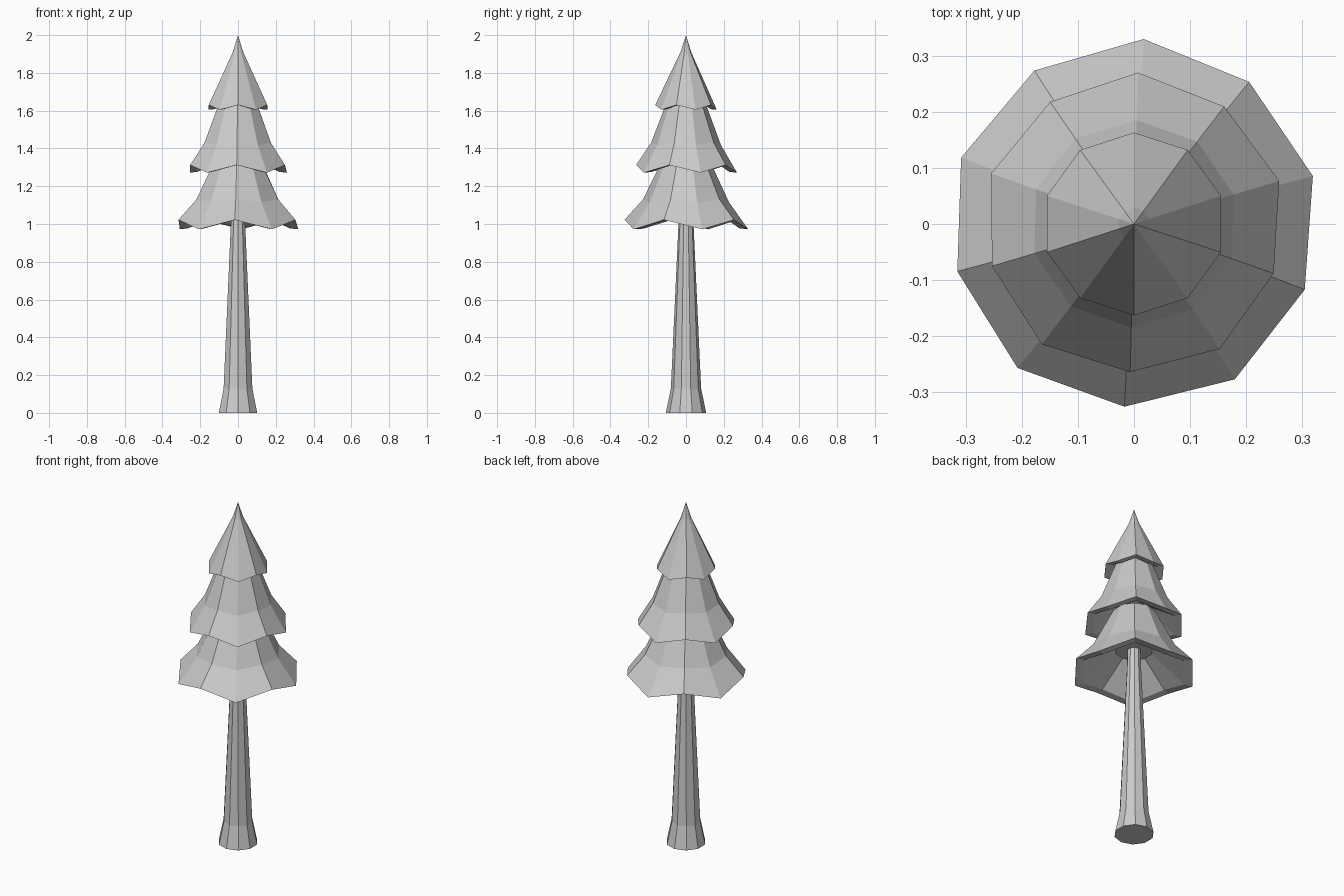
import bpy, bmesh
from math import sin, cos, radians, tau

if "Cube" in bpy.data.objects:
    bpy.data.objects.remove(bpy.data.objects["Cube"])

SIDES = 10


def ring(bm, r, z, turn=0.0, zig=0.0, flare=0.0):
    """Ring of vertices starting at the front; odd ones drop by zig and flare out."""
    verts = []
    for i in range(SIDES):
        a = radians(-90 + turn) + tau * i / SIDES
        odd = i % 2
        rr = r + flare * odd
        verts.append(bm.verts.new((rr * cos(a), rr * sin(a), z - zig * odd)))
    return verts


def build(name, rings, turn=0.0, tip=None):
    """Loft rings (r, z, zig, flare); close the start flat, the end flat or to a tip."""
    bm = bmesh.new()
    loops = [ring(bm, r, z, turn, zig, fl) for r, z, zig, fl in rings]
    bm.faces.new(loops[0])
    for lo, hi in zip(loops, loops[1:]):
        for i in range(SIDES):
            j = (i + 1) % SIDES
            bm.faces.new((lo[i], lo[j], hi[j], hi[i]))
    last = loops[-1]
    if tip is None:
        bm.faces.new(last)
    else:
        apex = bm.verts.new((0, 0, tip))
        for i in range(SIDES):
            bm.faces.new((last[i], last[(i + 1) % SIDES], apex))
    bmesh.ops.recalc_face_normals(bm, faces=bm.faces)
    me = bpy.data.meshes.new(name)
    bm.to_mesh(me)
    bm.free()
    ob = bpy.data.objects.new(name, me)
    bpy.context.collection.objects.link(ob)
    return ob


# Trunk with flared foot
build("trunk", [(0.107, 0, 0, 0), (0.080, 0.13, 0, 0), (0.039, 1.02, 0, 0), (0.036, 1.16, 0, 0)])

# Foliage tiers: hollow underside, lip, zigzag rim, concave skirt
build("lower_foliage", [
    (0.10, 1.13, 0, 0), (0.28, 1.022, 0.045, 0.004), (0.326, 1.022, 0.05, 0.004),
    (0.228, 1.13, 0.015, 0), (0.115, 1.36, 0, 0)], turn=-3)

build("middle_foliage", [
    (0.10, 1.38, 0, 0), (0.225, 1.312, 0.036, 0.004), (0.264, 1.312, 0.04, 0.006),
    (0.185, 1.43, 0.012, 0), (0.085, 1.69, 0, 0)], turn=-2 + 36 * 3 - 36 * 1 - 72 + 0.5 + 0)

build("upper_foliage", [
    (0.07, 1.66, 0, 0), (0.13, 1.63, 0.022, 0), (0.163, 1.63, 0.025, 0),
    (0.029, 1.91, 0.004, 0)], tip=2.0)
